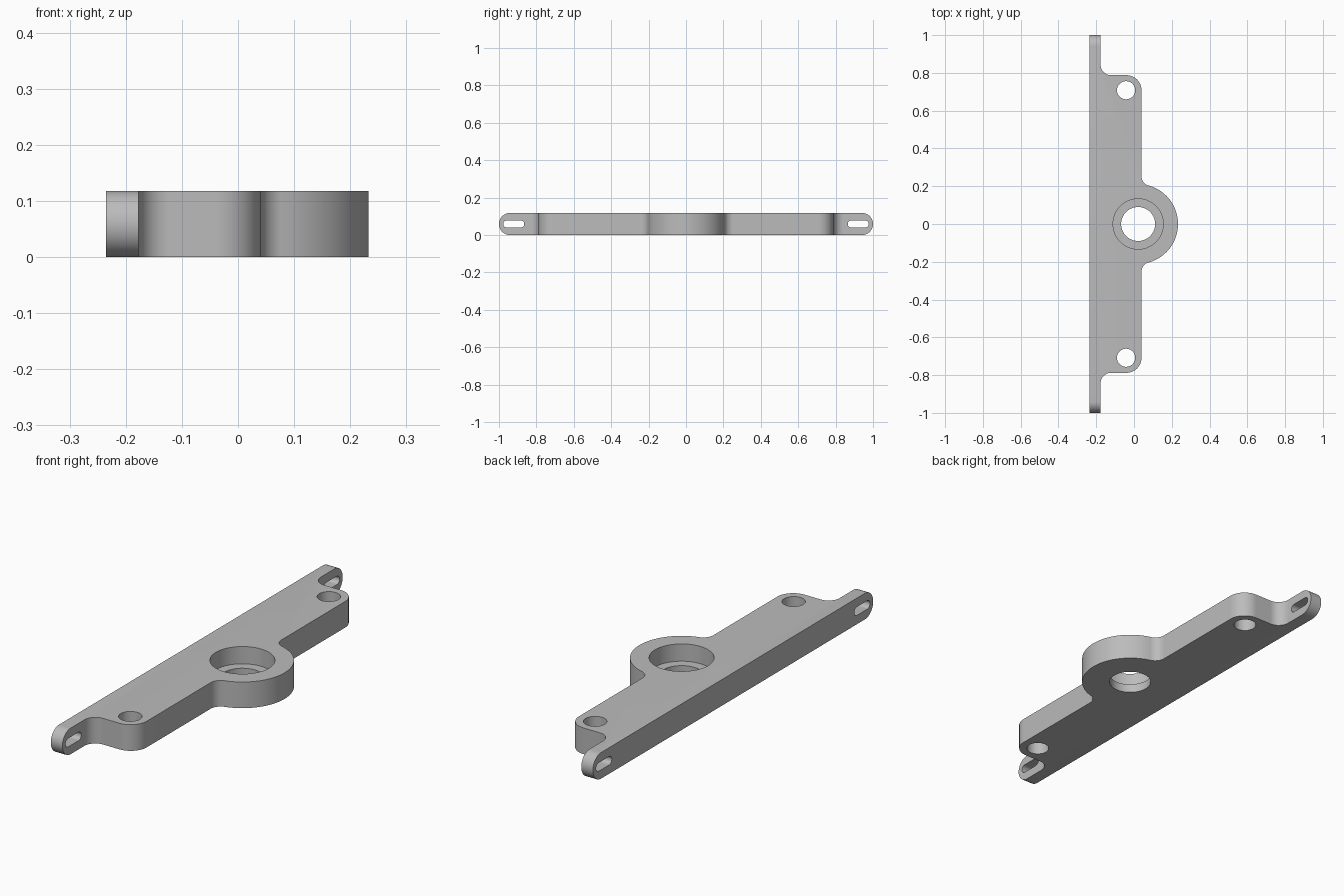
import bpy, bmesh
from math import sin, cos, pi, sqrt, atan2, radians
from mathutils import Vector

cube = bpy.data.objects.get("Cube")
if cube:
    bpy.data.objects.remove(cube)

THICK = 0.118
LEFT, STRIP, EDGE = -0.235, -0.177, 0.04      # x of back face, end tabs, plate edge
SHOULDER = 0.788                              # y where the wide plate ends
BOSS_X, BOSS_R = 0.022, 0.211
FILLET, CORNER, BLEND = 0.055, 0.08, 0.05

metal = bpy.data.materials.new("grey metal")
metal.use_nodes = True
grey = (0.5, 0.5, 0.5, 1)
metal.diffuse_color = grey
metal.node_tree.nodes["Principled BSDF"].inputs["Base Color"].default_value = grey


def arc(cx, cy, r, a0, a1, n=16):
    return [(cx + r * cos(a0 + (a1 - a0) * i / n),
             cy + r * sin(a0 + (a1 - a0) * i / n)) for i in range(n + 1)]


def stadium(y0, y1, z, r):
    return arc(y1 - r, z, r, -pi / 2, pi / 2, 24) + arc(y0 + r, z, r, pi / 2, 1.5 * pi, 24)


def prism(name, points, start, end, axis="Z"):
    """Extrude a closed 2D outline along z (points are x, y) or x (points are y, z)."""
    place = (lambda p: (p[0], p[1], start)) if axis == "Z" else (lambda p: (start, p[0], p[1]))
    along = Vector((0, 0, 1)) if axis == "Z" else Vector((1, 0, 0))
    bm = bmesh.new()
    face = bm.faces.new([bm.verts.new(place(p)) for p in points])
    made = bmesh.ops.extrude_face_region(bm, geom=[face])["geom"]
    bmesh.ops.translate(bm, vec=along * (end - start),
                        verts=[v for v in made if isinstance(v, bmesh.types.BMVert)])
    bmesh.ops.recalc_face_normals(bm, faces=bm.faces)
    mesh = bpy.data.meshes.new(name)
    bm.to_mesh(mesh)
    bm.free()
    mesh.materials.append(metal)
    obj = bpy.data.objects.new(name, mesh)
    bpy.context.collection.objects.link(obj)
    return obj


def combine(target, tool, operation):
    mod = target.modifiers.new("cut", "BOOLEAN")
    mod.object, mod.operation, mod.solver = tool, operation, "EXACT"
    bpy.context.view_layer.objects.active = target
    bpy.ops.object.modifier_apply(modifier=mod.name)
    bpy.data.objects.remove(tool)


def drill(x, y, r, bottom):
    hole = arc(x, y, r, 0, 2 * pi, 64)[:-1]
    combine(plate, prism("drill", hole, bottom, THICK + 0.1), "DIFFERENCE")


# Half outline, from the boss tip round to the back corner
blend_x = EDGE + BLEND
blend_y = sqrt((BOSS_R + BLEND) ** 2 - (blend_x - BOSS_X) ** 2)
touch = atan2(blend_y, blend_x - BOSS_X)
half = arc(BOSS_X, 0, BOSS_R, 0, touch, 32)
half += arc(blend_x, blend_y, BLEND, touch - pi, -pi)[1:]
half += arc(EDGE - CORNER, SHOULDER - CORNER, CORNER, 0, pi / 2)
half += arc(STRIP + FILLET, SHOULDER + FILLET, FILLET, -pi / 2, -pi)
half += [(STRIP, 1.05), (LEFT, 1.05)]
outline = half + [(x, -y) for x, y in reversed(half[1:])]

# Mounting plate with fully rounded tab ends
plate = prism("mounting_plate", outline, -0.05, THICK + 0.05)
ends = prism("rounded_ends", stadium(-1, 1, THICK / 2, THICK / 2), -0.5, 0.5, "X")
combine(plate, ends, "INTERSECT")

# Stepped bearing bore
drill(BOSS_X, 0, 0.133, 0.04)
drill(BOSS_X, 0, 0.09, -0.1)

# Screw holes and end slots
for side in (-1, 1):
    drill(EDGE - CORNER - 0.002, side * 0.708, 0.048, -0.1)
    mid = side * 0.921
    slot = stadium(mid - 0.056, mid + 0.056, THICK / 2, 0.019)
    combine(plate, prism("slot", slot, -0.4, 0, "X"), "DIFFERENCE")

bpy.ops.object.select_all(action="DESELECT")
plate.select_set(True)
bpy.context.view_layer.objects.active = plate
bpy.ops.object.shade_smooth_by_angle(angle=radians(30))
